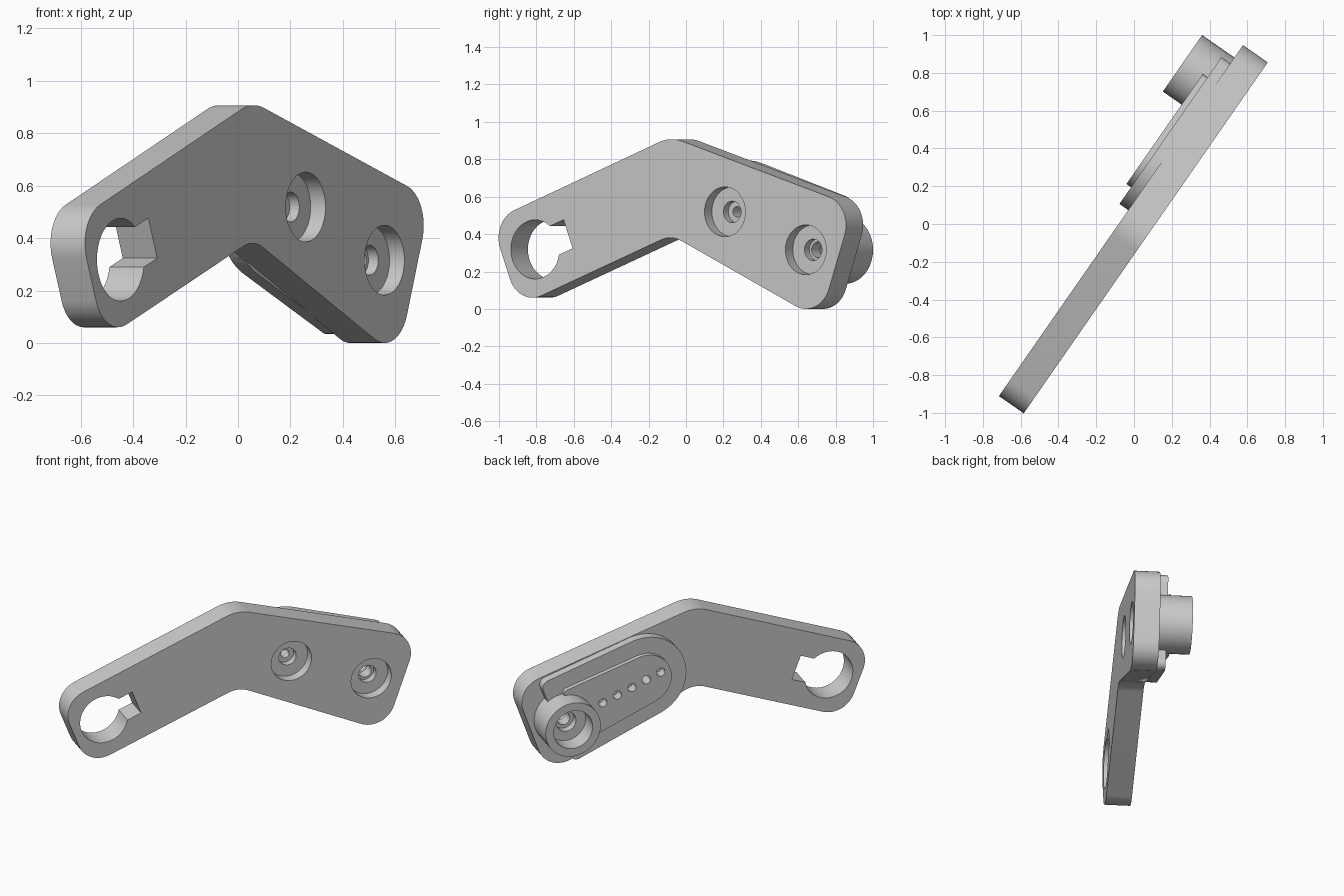
import bpy, bmesh, math
from mathutils import Vector

cube = bpy.data.objects.get("Cube")
if cube:
    bpy.data.objects.remove(cube)

# Plate frame: along the arm, up, and out of the back face
ALONG = Vector((0.571, 0.821, 0))
UP = Vector((0, 0, 1))
BACK = Vector((-0.821, 0.571, 0))
FRONT_N, BACK_N, LAYER_N, PAD_N, BOSS_N = -0.093, 0.067, 0.124, 0.154, 0.275

grey = bpy.data.materials.new("plain grey")
grey.use_nodes = True
colour = (0.6, 0.6, 0.6, 1)
grey.diffuse_color = colour
grey.node_tree.nodes["Principled BSDF"].inputs["Base Color"].default_value = colour


def arc(s, z, r, start, end, steps=12):
    """Points of an arc on the plate plane, angles in degrees."""
    angles = [math.radians(start + (end - start) * i / steps) for i in range(steps + 1)]
    return [(s + r * math.cos(a), z + r * math.sin(a)) for a in angles]


def slab(name, points, n0, n1):
    """Extrude a plate-plane outline between two depths."""
    bm = bmesh.new()
    base = [bm.verts.new(ALONG * s + UP * z + BACK * n0) for s, z in points]
    face = bm.faces.new(base)
    made = bmesh.ops.extrude_face_region(bm, geom=[face])["geom"]
    moved = [v for v in made if isinstance(v, bmesh.types.BMVert)]
    bmesh.ops.translate(bm, verts=moved, vec=BACK * (n1 - n0))
    bmesh.ops.recalc_face_normals(bm, faces=bm.faces)
    mesh = bpy.data.meshes.new(name)
    bm.to_mesh(mesh)
    bm.free()
    mesh.materials.append(grey)
    obj = bpy.data.objects.new(name, mesh)
    bpy.context.collection.objects.link(obj)
    return obj


def disc(name, centre, r, n0, n1, sides=40):
    return slab(name, arc(*centre, r, 0, 360, sides)[:-1], n0, n1)


def combine(target, tool, operation):
    mod = target.modifiers.new(operation.lower(), "BOOLEAN")
    mod.operation = operation
    mod.solver = "EXACT"
    mod.object = tool
    bpy.context.view_layer.objects.active = target
    bpy.ops.object.modifier_apply(modifier=mod.name)
    bpy.data.objects.remove(tool)


# Edge directions shared by the arm and its raised layers
LEFT, TOP, LOW, END = 111, 72.8, 245.2, 340.5
pivot, hub, eye = (0.318, 0.519), (0.845, 0.316), (-0.918, 0.318)

# Bent arm with rounded corners
outline = (arc(-0.998, 0.380, 0.158, LEFT, LEFT + 90)
           + arc(-0.935, 0.218, 0.158, LEFT + 90, LEFT + 180)
           + arc(-0.038, 0.210, 0.17, LEFT, LOW - 180)
           + arc(0.846, 0.158, 0.158, LOW, END)
           + arc(0.949, 0.448, 0.158, END - 360, TOP)
           + arc(-0.028, 0.677, 0.23, TOP, LEFT))
arm = slab("bent_arm", outline, FRONT_N, BACK_N)


def raised_layer(name, r, corner_r, low, high, n0, n1):
    points = (arc(*pivot, r, TOP, LOW, 24)
              + arc(*low, corner_r, LOW, END)
              + arc(*high, corner_r, END - 360, TOP))
    return slab(name, points, n0, n1)


# Raised layers and boss on the back
combine(arm, raised_layer("back_layer", 0.275, 0.05, (0.765, 0.085), (0.94, 0.555),
                          0.06, LAYER_N), "UNION")
combine(arm, raised_layer("back_pad", 0.167, 0.03, (0.721, 0.199), (0.829, 0.506),
                          0.10, PAD_N), "UNION")
combine(arm, disc("boss", hub, 0.182, 0.05, BOSS_N), "UNION")

# Keyed opening in the free end
combine(arm, disc("eye_cutter", eye, 0.158, -0.3, 0.3), "DIFFERENCE")
d = Vector((0.934, 0.358))
side = Vector((-0.358, 0.934)) * 0.082
middle = Vector(eye)
key = [tuple(middle + d * reach + side * k)
       for reach, k in ((0.05, -1), (0.23, -1), (0.23, 1), (0.05, 1))]
combine(arm, slab("key_cutter", key, -0.31, 0.31), "DIFFERENCE")

# Stepped recesses in the front
for centre in (pivot, hub):
    combine(arm, disc("recess_cutter", centre, 0.133, -0.3, -0.024), "DIFFERENCE")
    combine(arm, disc("step_cutter", centre, 0.057, -0.2, 0.021), "DIFFERENCE")

# Stepped bore through the boss
for r, depth in ((0.128, 0.15), (0.065, 0.1), (0.042, 0.0)):
    combine(arm, disc("bore_cutter", hub, r, depth, 0.4), "DIFFERENCE")

# Row of small holes from the pivot towards the boss
step = Vector((0.0957, -0.0369))
for i in range(-1, 4):
    depth = 0.0 if i == 0 else 0.09
    combine(arm, disc("pin_cutter", tuple(Vector(pivot) + step * i), 0.028, depth, 0.3, 20),
            "DIFFERENCE")

bpy.ops.object.select_all(action="DESELECT")
arm.select_set(True)
bpy.context.view_layer.objects.active = arm
bpy.ops.object.shade_smooth_by_angle(angle=math.radians(30))
